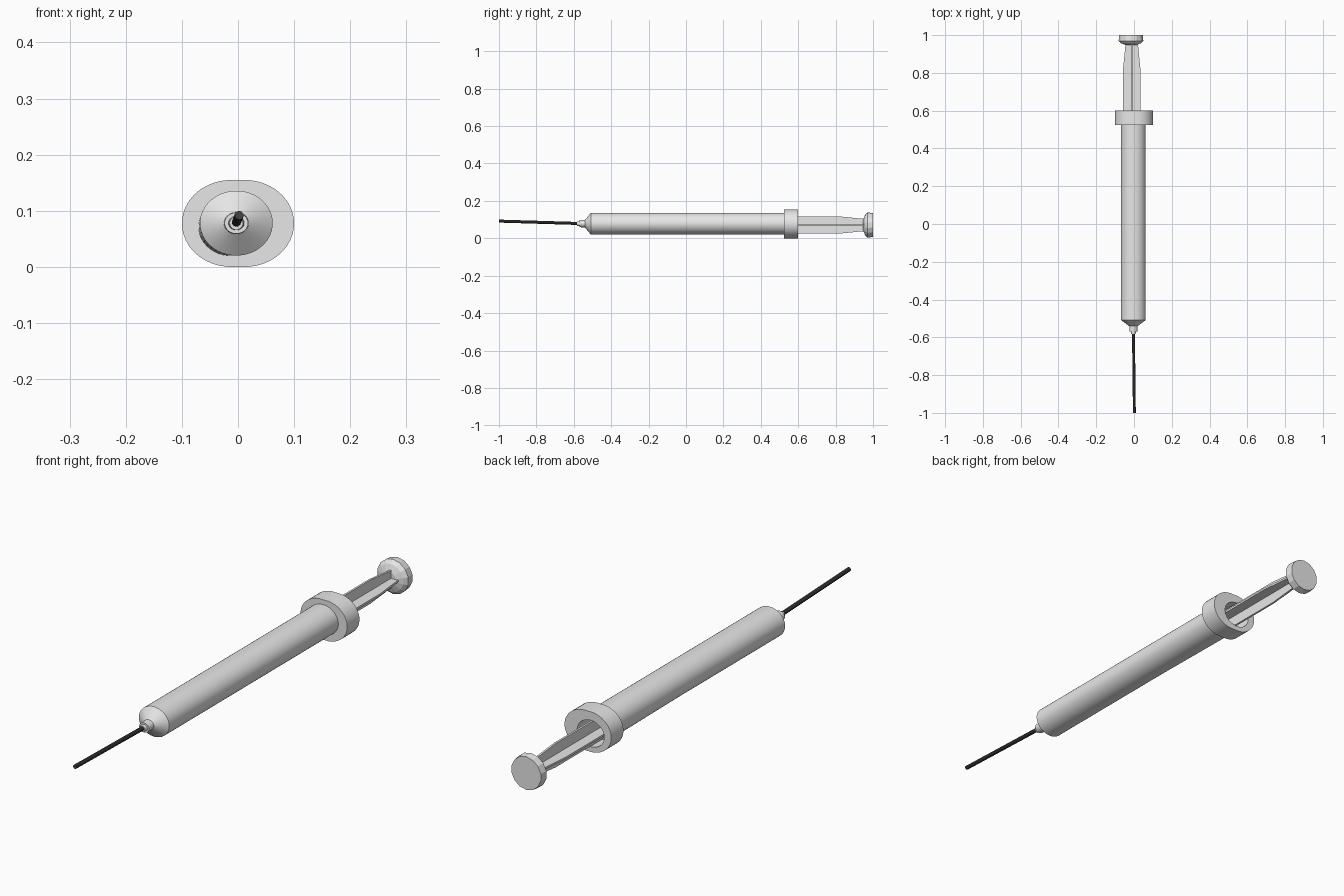
import bpy, bmesh, math
from mathutils import Vector

if "Cube" in bpy.data.objects:
    bpy.data.objects.remove(bpy.data.objects["Cube"])


def material(name, v):
    m = bpy.data.materials.new(name)
    m.diffuse_color = (v, v, v, 1)
    m.use_nodes = True
    m.node_tree.nodes["Principled BSDF"].inputs["Base Color"].default_value = m.diffuse_color
    return m


grey = material("light grey", 0.8)
dark = material("dark steel", 0.06)


def finish(name, bm, smooth=True, mat=grey):
    bmesh.ops.recalc_face_normals(bm, faces=bm.faces)
    me = bpy.data.meshes.new(name)
    bm.to_mesh(me)
    bm.free()
    me.materials.append(mat)
    ob = bpy.data.objects.new(name, me)
    bpy.context.collection.objects.link(ob)
    if smooth:
        bpy.ops.object.select_all(action='DESELECT')
        ob.select_set(True)
        bpy.context.view_layer.objects.active = ob
        bpy.ops.object.shade_smooth_by_angle(angle=math.radians(25))
    return ob


def ring(y, cx, cz, rx, rz, n, spread=0.0):
    """Ellipse (or stadium when spread > 0) in the xz plane at depth y."""
    pts = []
    for i in range(n):
        a = 2 * math.pi * (i + 0.5) / n
        c, s = math.cos(a), math.sin(a)
        pts.append(Vector((cx + c * rx + math.copysign(spread, c), y, cz + s * rz)))
    return pts


def loft(name, rings, caps=True, closed=False, smooth=True, mat=grey):
    bm = bmesh.new()
    loops = [[bm.verts.new(p) for p in r] for r in rings]
    n = len(loops[0])
    pairs = list(zip(loops, loops[1:]))
    if closed:
        pairs.append((loops[-1], loops[0]))
    for a, b in pairs:
        for i in range(n):
            j = (i + 1) % n
            bm.faces.new((a[i], a[j], b[j], b[i]))
    if caps and not closed:
        bm.faces.new(loops[0])
        bm.faces.new(loops[-1])
    return finish(name, bm, smooth, mat)


CX, CZ = -0.003, 0.078      # barrel axis
PX, PZ = -0.012, 0.071      # plunger axis, slightly askew

# Barrel with conical shoulder and stepped needle hub
profile = [(-0.580, 0.013), (-0.570, 0.014), (-0.570, 0.021), (-0.541, 0.022),
           (-0.509, 0.065), (0.53, 0.065)]
loft("barrel", [ring(y, CX, CZ, r, r * 0.89, 40) for y, r in profile] +
     [ring(0.53, CX, CZ, 0.057, 0.050, 40)], caps=False)
loft("hub_tip", [ring(-0.583, CX, CZ, 0.012, 0.012, 16),
                 ring(-0.56, CX, CZ, 0.013, 0.013, 16)])

# Inner lining, tilted so it just breaks through the lower left of the barrel
loft("inner_tube", [ring(-0.50, -0.004, 0.077, 0.058, 0.051, 40),
                    ring(0.59, PX, PZ, 0.058, 0.051, 40)], caps=False)

# Finger flange: oval ring with an open hole
loft("finger_flange", [ring(0.525, 0, 0.0775, 0.088, 0.0775, 40, 0.012),
                       ring(0.60, 0, 0.0775, 0.088, 0.0775, 40, 0.012),
                       ring(0.60, PX, PZ, 0.058, 0.051, 40),
                       ring(0.525, PX, PZ, 0.058, 0.051, 40)], closed=True)

# Needle, rising slightly toward the tip
loft("needle", [ring(-1.0, 0.002, 0.092, 0.008, 0.008, 10),
                ring(-0.565, -0.003, 0.079, 0.008, 0.008, 10)], mat=dark)


# Plunger: two crossed ribs that taper toward the thumb rest
def rib(name, upright):
    stations = [(-0.45, 0.046), (0.82, 0.046), (0.92, 0.036), (0.962, 0.032)]
    rings = []
    for y, w in stations:
        hx, hz = (0.004, w) if upright else (w, 0.004)
        rings.append([Vector((PX + sx * hx, y, PZ + sz * hz))
                      for sx, sz in ((-1, -1), (1, -1), (1, 1), (-1, 1))])
    loft(name, rings, smooth=False)


rib("plunger_rib_upright", True)
rib("plunger_rib_flat", False)
loft("plunger_seal", [ring(y, -0.004, 0.077, 0.055, 0.048, 32) for y in (-0.48, -0.44)])

# Thumb rest: low-sided disc with a chamfered front
loft("thumb_rest", [ring(y, -0.016, PZ, r, r, 14)
                    for y, r in ((0.947, 0.028), (0.957, 0.054), (0.970, 0.067), (1.0, 0.064))],
     smooth=False)
